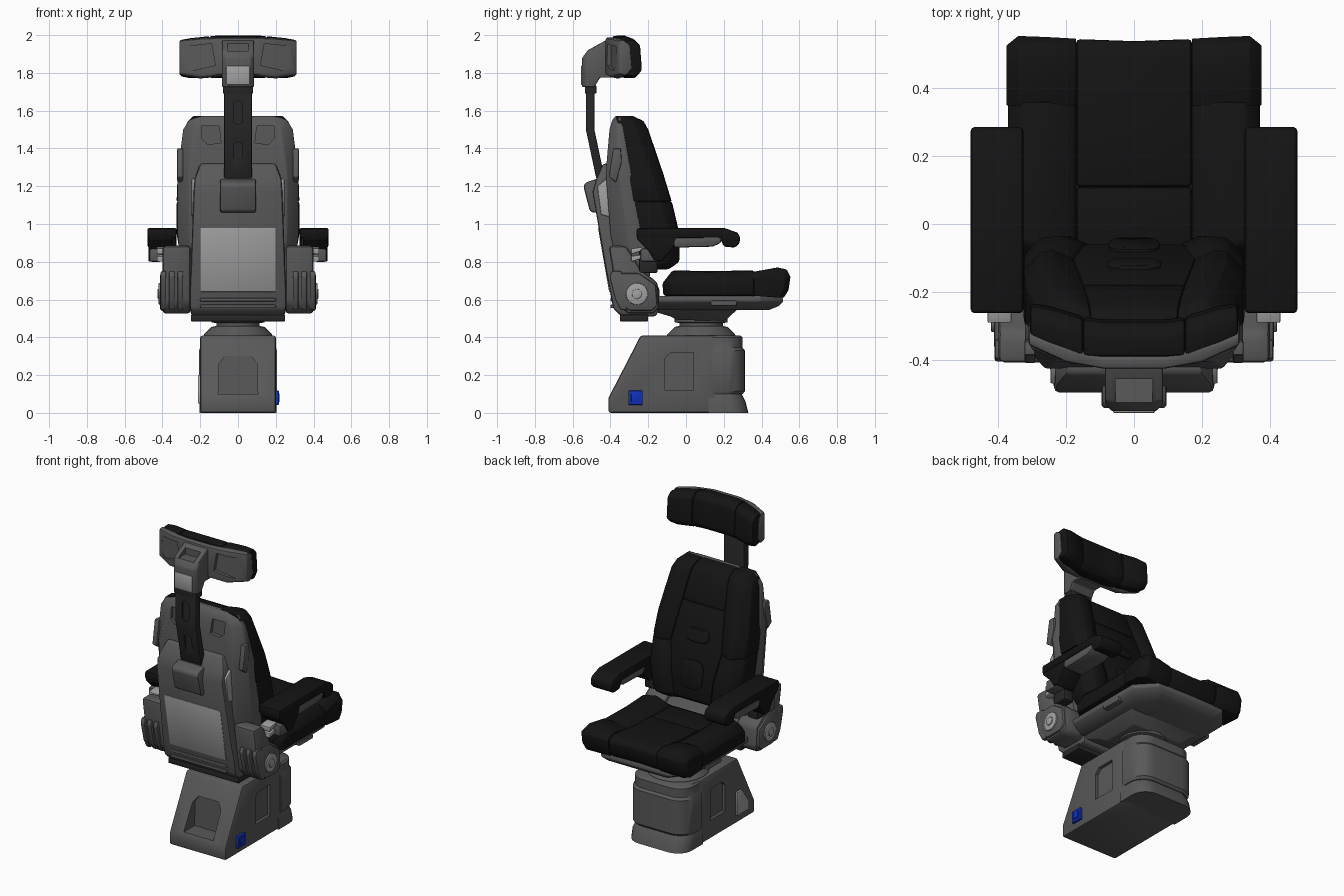
import bpy, bmesh, math
from mathutils import Matrix

if "Cube" in bpy.data.objects:
    bpy.data.objects.remove(bpy.data.objects["Cube"])


def material(name, r, g, b):
    m = bpy.data.materials.new(name)
    m.diffuse_color = (r, g, b, 1)
    m.use_nodes = True
    m.node_tree.nodes["Principled BSDF"].inputs["Base Color"].default_value = m.diffuse_color
    return m


BLACK = material("black_upholstery", .007, .007, .007)
DARK = material("dark_metal", .02, .02, .02)
GREY = material("grey_shell", .1, .1, .1)
LIGHT = material("light_panel", .36, .36, .36)
BLUE = material("blue_socket", .005, .03, .5)


def loft(name, rings, mat=GREY, bev=.01, mir=False, seg=2):
    """Skin equal-length closed rings, cap, bevel sharp edges, optionally mirror in x."""
    bm = bmesh.new()
    vs = [[bm.verts.new(p) for p in r] for r in rings]
    n = len(rings[0])
    for a, b in zip(vs, vs[1:]):
        for i in range(n):
            bm.faces.new((a[i], a[(i + 1) % n], b[(i + 1) % n], b[i]))
    bm.faces.new(vs[0][::-1])
    bm.faces.new(vs[-1])
    bmesh.ops.recalc_face_normals(bm, faces=bm.faces)
    if bev:
        sharp = [e for e in bm.edges if e.calc_face_angle(0) > .5]
        bmesh.ops.bevel(bm, geom=sharp, offset=bev, segments=seg, profile=.5,
                        affect='EDGES', clamp_overlap=True)
    me = bpy.data.meshes.new(name)
    bm.to_mesh(me)
    bm.free()
    me.materials.append(mat)
    objs = [bpy.data.objects.new(name, me)]
    if mir:
        me2 = me.copy()
        me2.transform(Matrix.Scale(-1, 4, (1, 0, 0)))
        me2.flip_normals()
        objs.append(bpy.data.objects.new(name + "_mirrored", me2))
    for o in objs:
        bpy.context.collection.objects.link(o)
    return objs


def prism(name, axis, a, b, pts, mat=GREY, bev=.01, mir=False):
    put = {'x': lambda t, u, v: (t, u, v), 'y': lambda t, u, v: (u, t, v),
           'z': lambda t, u, v: (u, v, t)}[axis]
    return loft(name, [[put(t, u, v) for u, v in pts] for t in (a, b)], mat, bev, mir)


def box(name, x0, x1, y0, y1, z0, z1, mat=GREY, bev=.01, mir=False):
    return prism(name, 'z', z0, z1, [(x0, y0), (x1, y0), (x1, y1), (x0, y1)], mat, bev, mir)


def stack(name, levels, mat=GREY, bev=.01):
    """Loft of centred rectangles: (z, half width, y0, y1)."""
    return loft(name, [[(-w, a, z), (w, a, z), (w, b, z), (-w, b, z)] for z, w, a, b in levels], mat, bev)


def disc(name, a, b, cu, cv, r, mat, bev):
    pts = [(cu + r * math.cos(math.pi * i / 12), cv + r * math.sin(math.pi * i / 12)) for i in range(24)]
    return prism(name, 'x', a, b, pts, mat, bev, True)


def cut(obj, cutters):
    for c in cutters:
        m = obj.modifiers.new("cut", 'BOOLEAN')
        m.object, m.solver = c, 'EXACT'
        bpy.context.view_layer.objects.active = obj
        bpy.ops.object.modifier_apply(modifier=m.name)
        bpy.data.objects.remove(c)


# Pedestal: wedge at the rear, rounded column at the front
wedge = prism("pedestal_wedge", 'x', -.2, .2, [(-.41, 0), (.16, 0), (.16, .41), (-.24, .41), (-.41, .08)], bev=.012)[0]
cut(wedge, prism("recess_cutter", 'y', -.5, -.29, [(-.105, .1), (.105, .1), (.1, .26), (.07, .3), (-.07, .3), (-.1, .26)], bev=0))
cut(wedge, prism("side_cutter", 'x', .18, .3, [(-.11, .12), (.04, .12), (.04, .32), (-.08, .32), (-.11, .29)], bev=0, mir=True))
cut(wedge, prism("corner_cutter", 'z', -.1, .5, [(.15, -.45), (.25, -.45), (.25, -.36)], bev=0, mir=True))


def rounded(z, w, y1, r, y0=.0):
    arc = [(w - r + r * math.cos(t), y1 - r + r * math.sin(t)) for t in [math.pi / 2 * i / 6 for i in range(7)]]
    return [(x, y, z) for x, y in [(-w, y0), (w, y0)] + arc + [(-x, y) for x, y in arc[::-1]]]


loft("pedestal_foot", [rounded(0, .205, .33, .1, .12), rounded(.06, .205, .315, .1, .12), rounded(.1, .195, .295, .1, .12)], bev=0)
loft("pedestal_column", [rounded(.1, .2, .3, .1, .14), rounded(.115, .207, .312, .1, .14), rounded(.33, .207, .312, .1, .14),
                         rounded(.345, .2, .3, .1, .14), rounded(.4, .2, .3, .1, .14), rounded(.41, .19, .285, .1, .14)], bev=0)
box("blue_socket", .195, .216, -.305, -.23, .042, .118, BLUE, .004)
box("blue_socket_inset", .21, .221, -.29, -.245, .057, .103, BLUE, .003)
prism("access_panel", 'x', -.212, -.19, [(-.34, .05), (-.22, .05), (-.22, .2), (-.27, .2), (-.34, .1)], LIGHT, .005)

# Swivel and seat pan
loft("swivel", [[(r * math.cos(i * math.pi / 18), .08 + r * math.sin(i * math.pi / 18), z) for i in range(36)]
                for r, z in [(.185, .39), (.18, .415), (.14, .455), (.115, .46), (.115, .475), (.14, .48), (.14, .5)]], bev=0)
stack("seat_carrier", [(.49, .17, -.04, .21), (.51, .2, -.08, .23), (.545, .25, -.2, .27), (.57, .25, -.2, .3)], bev=.008)
loft("seat_pan", [[(-w, -.16, z), (w, -.16, z), (w, y - .12, z), (w - .1, y, z), (.1 - w, y, z), (-w, y - .12, z)]
                  for z, w, y in [(.545, .27, .44), (.565, .31, .49), (.59, .34, .515), (.62, .34, .51)]], bev=.006)
box("pan_rail", .3, .345, .13, .27, .565, .595, bev=.008, mir=True)

# Seat cushion pieces: y-z profiles lofted across x, over a filler that closes the seams


def rear(s):
    return lambda d, t: [(-.12 + d, .62), (s, .62), (s, .735 + t), (s / 3, .73 + t), (-.07 + d, .735 + t), (-.125 + d, .69)]


def front(s):
    return lambda d, t: [(s, .62), (.51 - d, .61), (.535 - d, .65), (.545 - d, .72), (.525 - d, .755 + t), (.48 - d, .765 + t),
                         (.34 + (s - .34) * .3, .74 + t), (s, .735 + t)]


def across(name, prof, stations, mir):
    loft(name, [[(x, y, z) for y, z in prof(d, t)] for x, d, t in stations], BLACK, .012, mir)


box("seat_filler", -.32, .32, -.08, .5, .615, .705, BLACK, .01)
across("seat_center_rear", rear(.11), [(-.17, 0, -.02), (.17, 0, -.02)], False)
across("seat_center_front", front(.11), [(-.17, 0, -.015), (0, .006, -.018), (.17, 0, -.015)], False)
across("seat_bolster_rear", rear(.36), [(.17, 0, -.018), (.26, 0, .02), (.33, .02, .015), (.37, .05, -.03)], True)
across("seat_bolster_front", front(.36), [(.17, 0, -.012), (.26, -.005, .005), (.34, -.008, .004), (.375, .02, -.03)], True)

# Backrest cushion: front line, bolster widths by height: (z, front y, inner x, outer x)
back_y = lambda z: -.2 - .21 * (z - .76)
ROWS = [(.76, -.09, .12, .27), (.80, -.035, .13, .3), (.95, -.035, .15, .325), (1.12, -.075, .18, .325), (1.25, -.115, .165, .32),
        (1.36, -.152, .15, .305), (1.5, -.2, .135, .285), (1.545, -.225, .13, .265), (1.572, -.28, .125, .235)]
for nm, rows in (("lower", ROWS[:4]), ("upper", ROWS[3:])):
    loft("back_bolster_" + nm, [[(a, f - .025, z), (a + .06, f, z), (b - .05, f - .005, z), (b, f - .06, z), (b, back_y(z), z),
                                 (a, back_y(z), z)] for z, f, a, b in rows], BLACK, .012, True)
for nm, rows in (("lower", ROWS[:6]), ("upper", ROWS[5:])):
    stack("back_center_" + nm, [(z, a, back_y(z), f - .025) for z, f, a, b in rows], BLACK, .01)
for nm, zc, h, w, fc, slope in (("lumbar_oval", .96, .085, .075, -.063, -.19), ("upper_slot", 1.19, .04, .08, -.121, -.31)):
    ring = [(w * math.copysign(abs(math.cos(t)) ** .6, math.cos(t)), h * math.copysign(abs(math.sin(t)) ** .6, math.sin(t)))
            for t in [math.pi * (i + .5) / 12 for i in range(24)]]
    loft(nm, [[(x * k, fc + slope * v * k + o, zc + v * k) for x, v in ring] for o, k in ((-.02, 1), (.004, 1), (.009, .9))], BLACK, 0)

# Back shells
shell = loft("back_shell", [[(-w, b, z), (-w, (a + b) / 2, z), (.06 - w, a, z), (w - .06, a, z), (w, (a + b) / 2, z), (w, b, z)]
                            for z, w, a, b in [(.62, .27, -.33, -.2), (.75, .3, -.36, -.19), (.95, .32, -.4, -.22), (1.27, .32, -.425, -.29),
                                               (1.5, .29, -.405, -.33), (1.55, .26, -.39, -.34), (1.572, .235, -.375, -.34)]], bev=.008)[0]
cut(shell, prism("pocket_cutter", 'y', -.5, -.388, [(.09, 1.43), (.16, 1.42), (.19, 1.45), (.19, 1.52), (.1, 1.52)], bev=0, mir=True))
prism("shell_side_trim", 'x', .29, .322, [(-.41, 1.25), (-.385, 1.4), (-.345, 1.4), (-.34, 1.33), (-.37, 1.22)], bev=.006, mir=True)
stack("back_housing", [(.51, .245, -.34, -.16), (.55, .255, -.385, -.14), (.66, .255, -.405, -.14), (.76, .25, -.425, -.23),
                       (1.17, .235, -.495, -.33), (1.24, .23, -.475, -.37), (1.32, .2, -.44, -.37)], bev=.015)
box("housing_sill", -.25, .25, -.35, -.2, .485, .52, DARK, .004)
prism("back_light_panel", 'x', -.2, .2, [(-.407, .64), (-.466, .98), (-.43, .98), (-.37, .64)], LIGHT, .006)
for z in (.555, .59):
    box("vent_bar", -.2, .2, -.4, -.36, z, z + .018, bev=.005)
prism("housing_side_panel", 'x', .2, .246, [(-.45, 1.05), (-.38, 1.03), (-.36, 1.07), (-.385, 1.2), (-.42, 1.24), (-.47, 1.2)], LIGHT, .006, True)
prism("post_clamp", 'x', -.095, .095, [(-.49, 1.06), (-.51, 1.07), (-.543, 1.2), (-.53, 1.22), (-.44, 1.25), (-.44, 1.06)], bev=.01)

# Headrest post with slots
post = prism("headrest_post", 'x', -.073, .073, [(-.475, 1.24), (-.53, 1.5), (-.53, 1.73), (-.485, 1.73), (-.485, 1.5), (-.43, 1.24)], DARK, .006)[0]
for z, y in ((1.37, -.49), (1.59, -.522)):
    cut(post, prism("slot_cutter", 'y', -.6, y, [(-.025, z - .05), (0, z - .065), (.025, z - .05), (.025, z + .05), (0, z + .065), (-.025, z + .05)], bev=0))
box("post_collar", -.08, .08, -.535, -.475, 1.69, 1.735, DARK, .005)

# Headrest: y-z profiles lofted across x: (x, back y, front y, z0, z1)


def head(name, rows, mat, bev, wing=False):
    full = rows if wing else [(-x, a, b, c, d) for x, a, b, c, d in rows[::-1]] + rows
    return loft(name, [[(x, a, c + .012), (x, b - .035, c), (x, b, c + .035), (x, b - .01, d - .03), (x, b - .045, d), (x, a, d - .005)]
                       for x, a, b, c, d in full], mat, bev, wing)[0]


head("headrest_pad_center", [(.09, -.39, -.28, 1.772, 2.0), (.15, -.387, -.272, 1.772, 1.995)], BLACK, .01)
head("headrest_pad_wing", [(.15, -.387, -.27, 1.772, 1.995), (.25, -.35, -.24, 1.77, 1.985), (.305, -.33, -.232, 1.78, 1.975)], BLACK, .01, True)
hs = head("headrest_shell", [(.09, -.425, -.35, 1.78, 1.99), (.2, -.405, -.32, 1.768, 1.985), (.31, -.355, -.285, 1.785, 1.975)], GREY, .008)
cut(hs, loft("wing_cutter", [[(.12, y, 1.84), (.25, y + .02, 1.81), (.285, y + .03, 1.84), (.275, y + .03, 1.94), (.14, y, 1.955)]
                             for y in (-.5, -.398)], bev=0, mir=True))
bracket = loft("headrest_bracket", [[(x, y, z) for y, z in [(-.55 + k, 1.725), (-.55 + k, 1.88), (-.52, 1.92), (-.42, 1.975),
                (-.39, 1.975), (-.39, 1.775), (-.455, 1.775), (-.485, 1.725)]] for x, k in ((-.085, .02), (-.065, 0), (.065, 0), (.085, .02))], bev=.006)[0]
cut(bracket, box("notch_cutter", -.055, .055, -.6, -.455, 1.915, 1.965, bev=0))
box("headrest_light_panel", -.063, .063, -.556, -.53, 1.735, 1.84, LIGHT, .008)

# Arm pivots
prism("arm_pod", 'x', .25, .4, [(-.41, .885), (-.32, .885), (-.3, .86), (-.24, .76), (-.15, .69), (-.14, .56), (-.17, .525), (-.31, .525), (-.36, .58)], GREY, .02, True)
prism("arm_pod_cover", 'x', .38, .412, [(-.37, .74), (-.25, .74), (-.16, .68), (-.15, .57), (-.18, .54), (-.3, .54), (-.35, .59)], GREY, .012, True)
for x in (.29, .335, .38):
    prism("pod_rib", 'x', x, x + .03, [(-.405, .72), (-.395, .75), (-.34, .75), (-.31, .545), (-.345, .545), (-.375, .6)], GREY, .008, True)
disc("pivot_disc", .4, .42, -.26, .63, .058, LIGHT, .005)
disc("pivot_cap", .41, .426, -.26, .63, .026, LIGHT, .003)

# Armrests
prism("armrest_pad", 'x', .325, .48, [(-.262, .925), (-.262, .978), (.2, .98), (.27, .955), (.285, .94), (.285, .9), (.26, .875), (.2, .88), (.18, .925)], BLACK, .012, True)
prism("armrest_rear_body", 'x', .345, .475, [(-.26, .935), (-.26, .92), (-.2, .86), (-.17, .81), (-.13, .8), (-.07, .87), (-.04, .935)], BLACK, .01, True)
prism("armrest_support", 'x', .34, .475, [(-.08, .93), (-.06, .875), (.14, .88), (.185, .9), (.19, .935)], GREY, .01, True)
box("armrest_bracket", .405, .468, -.24, -.14, .8, .87, GREY, .01, True)
box("armrest_link", .33, .4, -.25, -.15, .74, .86, DARK, .01, True)
for z in (.81, .85):
    prism("arm_lever", 'x', .36, .43, [(-.29, z - .01), (-.29, z + .02), (-.22, z + .03), (-.22, z + .012)], LIGHT, .004, True)

# Smooth shading with sharp edges kept
bpy.ops.object.select_all(action='SELECT')
bpy.context.view_layer.objects.active = wedge
bpy.ops.object.shade_smooth_by_angle(angle=math.radians(32))
